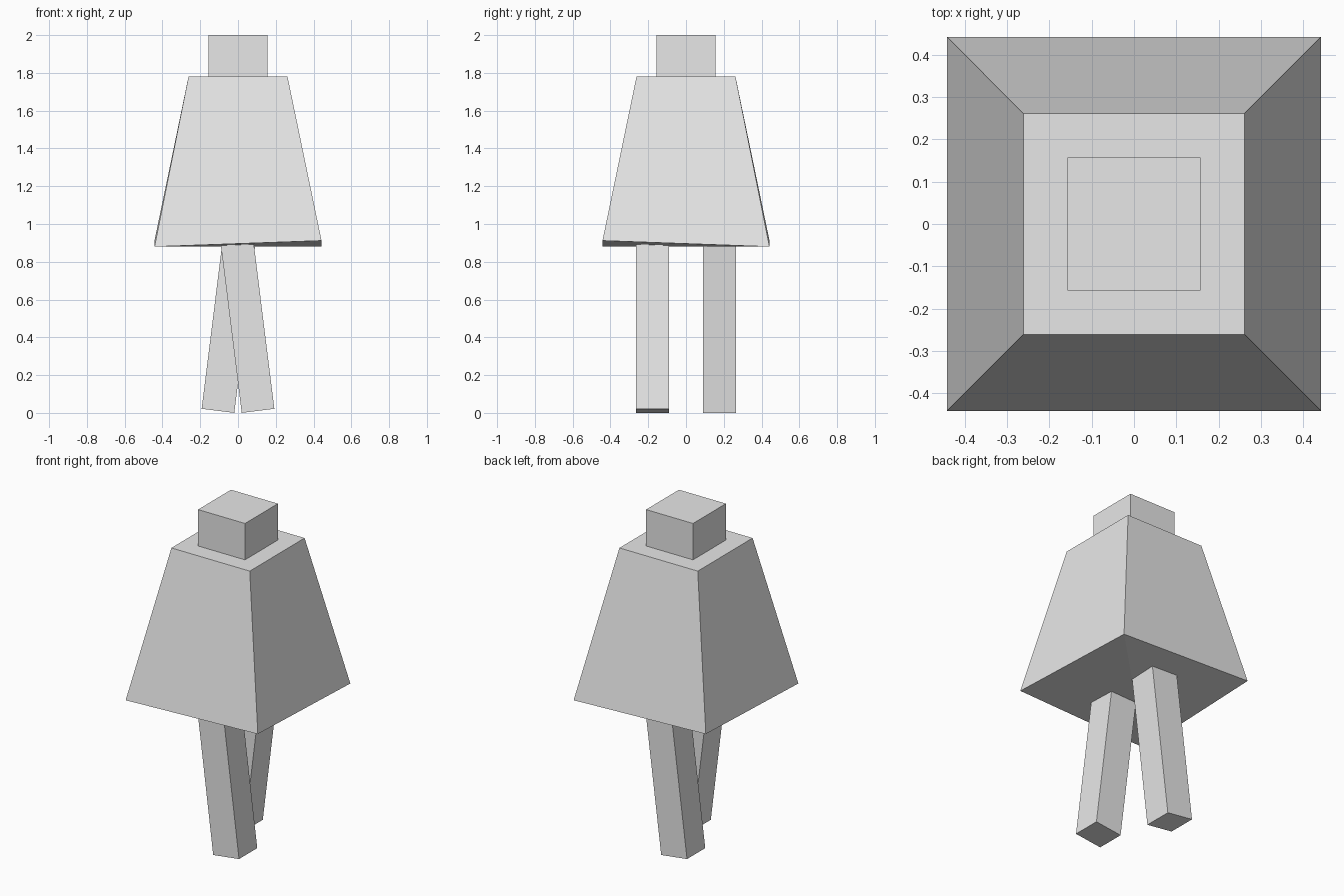
import bpy
import bmesh
from math import radians
from mathutils import Matrix, Vector

cube = bpy.data.objects.get("Cube")
if cube:
    bpy.data.objects.remove(cube, do_unlink=True)

grey = bpy.data.materials.new("light_grey")
grey.use_nodes = True
grey.diffuse_color = (0.8, 0.8, 0.8, 1)
grey.node_tree.nodes["Principled BSDF"].inputs["Base Color"].default_value = grey.diffuse_color


def add_object(name, bm):
    bmesh.ops.recalc_face_normals(bm, faces=bm.faces)
    mesh = bpy.data.meshes.new(name)
    bm.to_mesh(mesh)
    bm.free()
    mesh.materials.append(grey)
    obj = bpy.data.objects.new(name, mesh)
    bpy.context.collection.objects.link(obj)
    return obj


def box(name, size, matrix):
    bm = bmesh.new()
    bmesh.ops.create_cube(bm, size=1, matrix=matrix @ Matrix.Diagonal((*size, 1)))
    return add_object(name, bm)


# Head
box("head", (0.314, 0.314, 0.22), Matrix.Translation((0, 0, 1.89)))

# Flared body with two opposite hem corners raised
bm = bmesh.new()
corners = [(-1, -1), (1, -1), (1, 1), (-1, 1)]
top = [bm.verts.new((x * 0.262, y * 0.262, 1.78)) for x, y in corners]
hem = [bm.verts.new((x * 0.442, y * 0.442, 0.88 if x == y else 0.912)) for x, y in corners]
bm.faces.new(top)
for i in range(4):
    j = (i + 1) % 4
    bm.faces.new((hem[i], hem[j], top[j], top[i]))
# Underside folded along the low diagonal
bm.faces.new((hem[0], hem[2], hem[1]))
bm.faces.new((hem[0], hem[3], hem[2]))
add_object("body", bm)

# Legs in mid stride, leaning opposite ways
for name, side in (("front_leg", 1), ("back_leg", -1)):
    foot = Matrix.Translation((side * 0.106, side * -0.178, 0.011))
    lean = Matrix.Rotation(radians(-7.1 * side), 4, "Y")
    box(name, (0.174, 0.174, 0.92), foot @ lean @ Matrix.Translation(Vector((0, 0, 0.46))))
